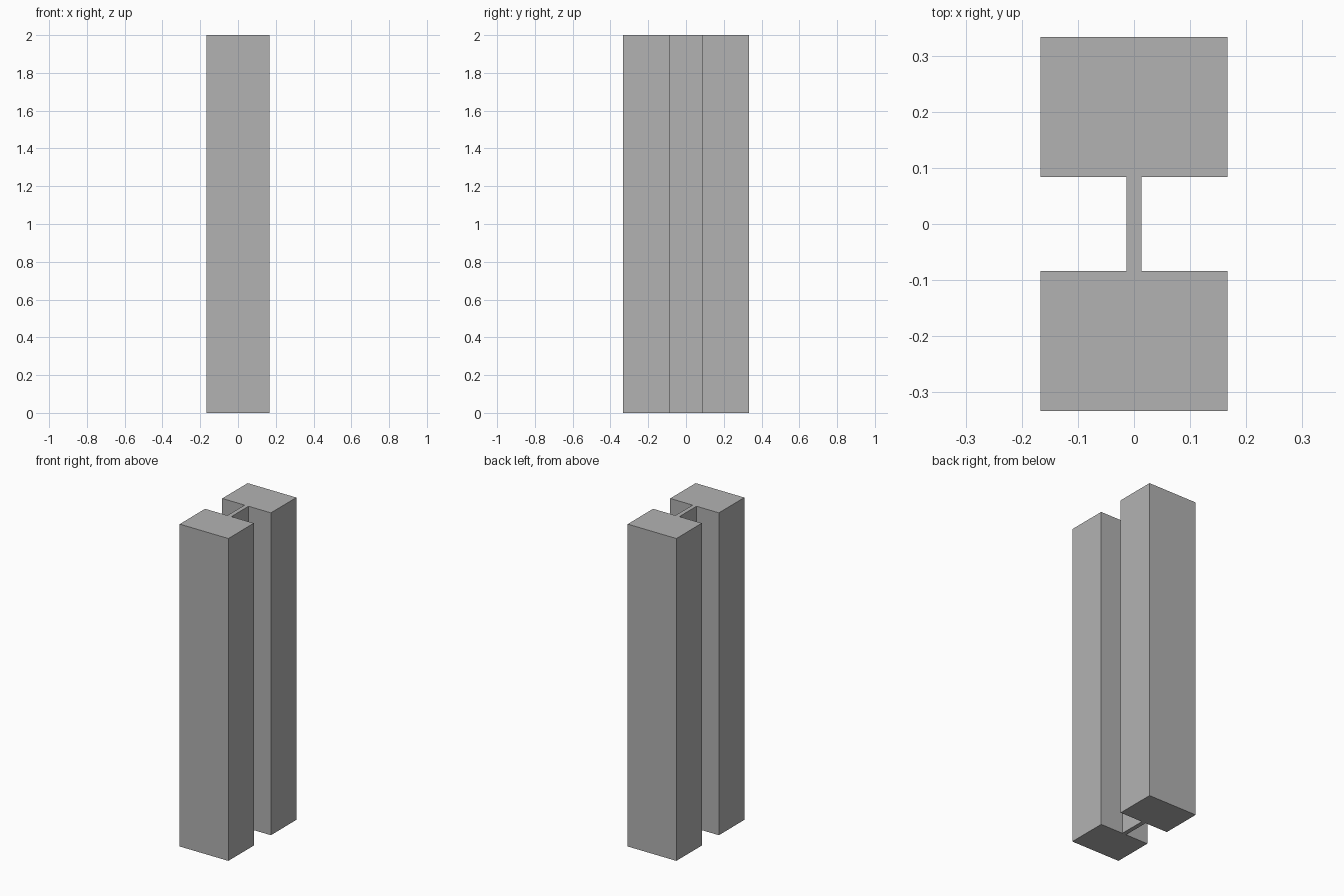
import bpy
import bmesh

cube = bpy.data.objects.get("Cube")
if cube:
    bpy.data.objects.remove(cube, do_unlink=True)

HEIGHT = 2.0
HALF_WIDTH = 0.167   # block half size in x
HALF_DEPTH = 0.333   # outer face in y
INNER = 0.084        # inner face of each block in y
HALF_WEB = 0.0135    # half thickness of the connecting web

# Plain grey material
grey = bpy.data.materials.new("plain_grey")
grey.use_nodes = True
colour = (0.448, 0.448, 0.448, 1.0)
grey.diffuse_color = colour
grey.node_tree.nodes["Principled BSDF"].inputs["Base Color"].default_value = colour

# H-shaped cross-section: one half, then the same half turned around
half = [(-HALF_WEB, -INNER), (-HALF_WIDTH, -INNER), (-HALF_WIDTH, -HALF_DEPTH),
        (HALF_WIDTH, -HALF_DEPTH), (HALF_WIDTH, -INNER), (HALF_WEB, -INNER)]
outline = half + [(-x, -y) for x, y in half]

# Extrude the section into two blocks joined by a thin web
bm = bmesh.new()
base = bm.faces.new([bm.verts.new((x, y, 0)) for x, y in outline])
extruded = bmesh.ops.extrude_face_region(bm, geom=[base], use_keep_orig=True)
top_verts = [g for g in extruded["geom"] if isinstance(g, bmesh.types.BMVert)]
bmesh.ops.translate(bm, verts=top_verts, vec=(0, 0, HEIGHT))
bmesh.ops.recalc_face_normals(bm, faces=bm.faces)

mesh = bpy.data.meshes.new("double_column")
bm.to_mesh(mesh)
bm.free()
mesh.materials.append(grey)
column = bpy.data.objects.new("double_column", mesh)
bpy.context.collection.objects.link(column)
